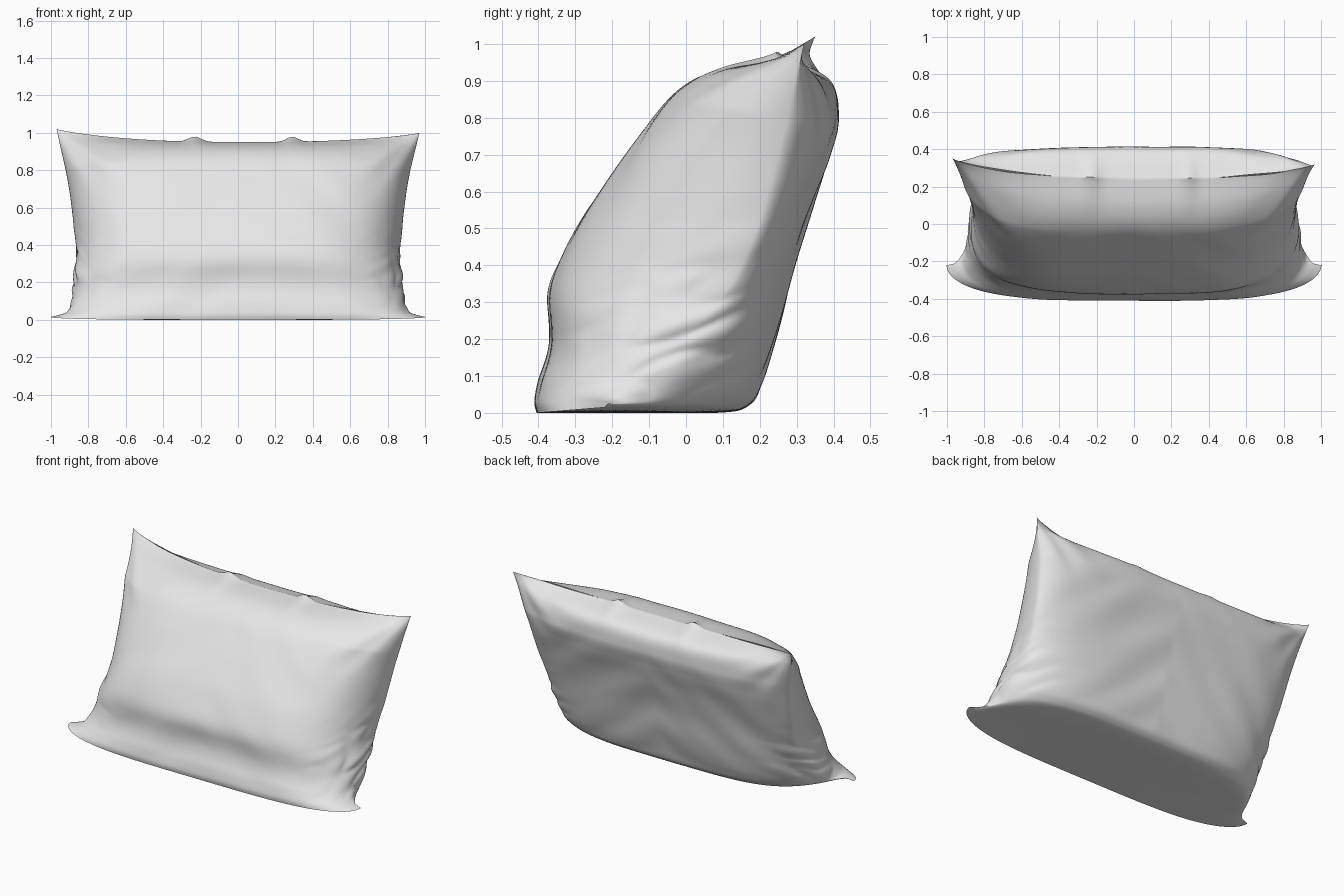
import bpy, bmesh, math
from mathutils import Vector, noise

if "Cube" in bpy.data.objects:
    bpy.data.objects.remove(bpy.data.objects["Cube"])

# Rows from bottom seam to top seam:
# side seam (x, y, z), front centre line (y, z), back centre line (y, z)
ROWS = [
    (1.00, -.22, .015, -.405, .00, -.405, .00),
    (.955, -.21, .025, -.41, .03, -.20, .00),
    (.91, -.18, .04, -.40, .08, .08, .00),
    (.89, -.12, .09, -.38, .15, .17, .02),
    (.875, -.03, .18, -.37, .25, .21, .09),
    (.865, .06, .27, -.36, .37, .255, .24),
    (.865, .14, .38, -.305, .49, .30, .42),
    (.88, .20, .52, -.22, .62, .345, .57),
    (.90, .245, .68, -.12, .76, .39, .70),
    (.925, .28, .82, -.02, .875, .412, .80),
    (.945, .305, .93, .09, .93, .385, .90),
    (.955, .32, 1.0, .24, .95, .24, .95),
]
NU, NV = 110, 110


def row_at(v):
    """Catmull-Rom interpolation through the rows."""
    t = v * (len(ROWS) - 1)
    i = min(int(t), len(ROWS) - 2)
    t -= i
    a, b = ROWS[max(i - 1, 0)], ROWS[i]
    c, d = ROWS[i + 1], ROWS[min(i + 2, len(ROWS) - 1)]
    return [.5 * (2 * q + (r - p) * t + (2 * p - 5 * q + 4 * r - s) * t * t
                  + (3 * q - p - 3 * r + s) * t ** 3)
            for p, q, r, s in zip(a, b, c, d)]


def bump(x, centre, width):
    return math.exp(-((x - centre) / width) ** 2)


def cloth_point(s, v, back):
    sx, sy, sz, fy, fz, by, bz = row_at(v)
    u = math.sin(s * math.pi / 2)
    top = max(0, (v - .8) / .2)
    f = max(0, 1 - abs(u) ** (4 - 1.5 * top)) ** (.5 + .3 * top)
    my, mz = (by, bz) if back else (fy, fz)
    x, y, z = sx * u, sy + (my - sy) * f, sz + (mz - sz) * f
    # uneven top corners
    x += .015 * top * u
    if u < 0:
        z += .02 * top * u * u
        y += .03 * top * u * u
    # two kinks in the top seam
    z += .028 * top ** 3 * (bump(x, -.23, .045) + bump(x, .29, .04))
    # crumpled folds at the lower sides, soft creases elsewhere
    edge = max(0, (abs(x) - .6) / .3)
    low = bump(z, .2, .2) * min(1, z / .06)
    fold = noise.noise(Vector((x * 3, y * 5, z * 14 - y * 5)))
    x += math.copysign(.035 * fold * edge * low, x)
    side = 1 if back else -1
    soft = noise.noise(Vector((x * 2.2 + 7, y * 2, z * 5 + abs(x) * 3)))
    y += .012 * soft * f * min(1, z / .1)
    # pulled creases running out of the top corners
    ang = math.atan2(1.02 - z, .98 - abs(x))
    r = math.hypot(1.02 - z, .98 - abs(x))
    y += side * .007 * math.sin(ang * 13) * bump(r, .25, .16) * f
    # slump roll along the lower front
    if not back:
        y += .008 * math.sin((z - .12 + .12 * x * x) * 22) * bump(z, .25, .13) * f
    return Vector((x, y, max(0, z)))


# Pillow: front and back cloth panels welded along the seam
bm = bmesh.new()
for back in (False, True):
    grid = [[bm.verts.new(cloth_point(2 * i / NU - 1, j / NV, back))
             for i in range(NU + 1)] for j in range(NV + 1)]
    for j in range(NV):
        for i in range(NU):
            q = [grid[j][i], grid[j][i + 1], grid[j + 1][i + 1], grid[j + 1][i]]
            bm.faces.new(q[::-1] if back else q)
bmesh.ops.remove_doubles(bm, verts=bm.verts, dist=.0004)
bmesh.ops.recalc_face_normals(bm, faces=bm.faces)
mesh = bpy.data.meshes.new("pillow")
bm.to_mesh(mesh)
bm.free()

# Plain off-white cloth
mat = bpy.data.materials.new("white_cloth")
mat.diffuse_color = (.8, .8, .8, 1)
mat.use_nodes = True
mat.node_tree.nodes["Principled BSDF"].inputs["Base Color"].default_value = mat.diffuse_color
mesh.materials.append(mat)
pillow = bpy.data.objects.new("pillow", mesh)
bpy.context.collection.objects.link(pillow)
bpy.context.view_layer.objects.active = pillow
pillow.select_set(True)
bpy.ops.object.shade_smooth_by_angle(angle=math.radians(45))
